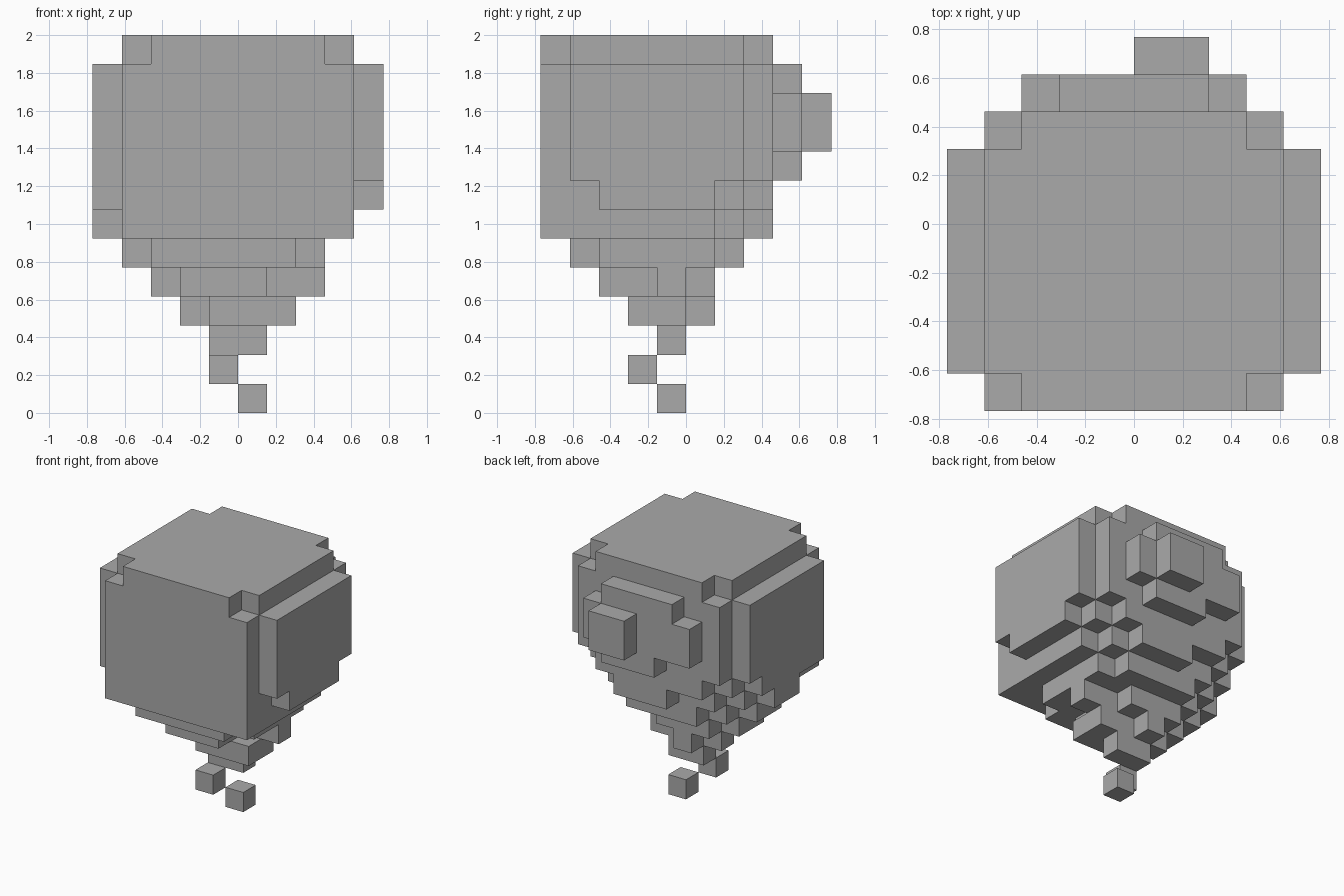
import bpy
import bmesh
from mathutils import Vector

UNIT = 2 / 13  # edge length of one block

default_cube = bpy.data.objects.get("Cube")
if default_cube:
    bpy.data.objects.remove(default_cube, do_unlink=True)

grey = bpy.data.materials.new("plain grey")
grey.use_nodes = True
colour = (0.4, 0.4, 0.4, 1)
grey.diffuse_color = colour
grey.node_tree.nodes["Principled BSDF"].inputs["Base Color"].default_value = colour


def slab(x, y, z):
    """Set of unit cells filling the given x, y and z spans."""
    return {(i, j, k) for i in range(*x) for j in range(*y) for k in range(*z)}


# Main block: rounded top, stepped back corners near the bottom
main_block = (
    slab((-3, 3), (-5, 3), (12, 13))
    | slab((-4, 4), (-4, 2), (12, 13))
    | slab((-4, 4), (-5, 3), (8, 12))
    | slab((-4, 4), (-5, 2), (7, 8))
    | slab((-3, 3), (2, 3), (7, 8))
    | slab((-4, 4), (-5, 1), (6, 7))
    | slab((-3, 3), (1, 2), (6, 7))
    | slab((-1, 2), (2, 3), (6, 7))
)

# Side panels with stepped lower edges
left_panel = slab((4, 5), (-4, 2), (8, 12)) | slab((4, 5), (-3, 1), (7, 8))
right_panel = (
    slab((-5, -4), (-4, 2), (8, 12))
    | slab((-5, -4), (-4, 1), (7, 8))
    | slab((-5, -4), (-2, 0), (6, 7))
)

# Raised plate and bump on the back
back_plate = (
    slab((-2, 2), (3, 4), (11, 12))
    | slab((-3, 3), (3, 4), (9, 11))
    | slab((-1, 2), (3, 4), (8, 9))
)
back_bump = slab((0, 2), (4, 5), (9, 11))

# Stepped taper under the block, one layer at a time
upper_taper = (
    slab((-3, 2), (-4, 1), (5, 6))
    | slab((2, 3), (-3, 1), (5, 6))
    | slab((-4, -3), (-2, 0), (5, 6))
    | slab((-2, 2), (1, 2), (5, 6))
)
middle_taper = (
    slab((-2, 1), (-3, 1), (4, 5))
    | slab((-3, -2), (-2, 0), (4, 5))
    | slab((1, 3), (-1, 0), (4, 5))
)
lower_taper = (
    slab((-1, 2), (-2, 0), (3, 4))
    | slab((-2, -1), (-1, 0), (3, 4))
    | slab((-1, 0), (0, 1), (3, 4))
)
taper_tip = slab((-1, 1), (-1, 0), (2, 3))

# Loose blocks at the bottom
upper_loose_block = slab((-1, 0), (-2, -1), (1, 2))
lower_loose_block = slab((0, 1), (-1, 0), (0, 1))

parts = {
    "main_block": main_block,
    "left_panel": left_panel,
    "right_panel": right_panel,
    "back_plate": back_plate,
    "back_bump": back_bump,
    "upper_taper": upper_taper,
    "middle_taper": middle_taper,
    "lower_taper": lower_taper,
    "taper_tip": taper_tip,
    "upper_loose_block": upper_loose_block,
    "lower_loose_block": lower_loose_block,
}
filled = set().union(*parts.values())


def build(name, cells):
    """Skin the exposed sides of the cells and merge coplanar faces."""
    bm = bmesh.new()
    half = Vector((0.5, 0.5, 0.5))
    for cell in sorted(cells):
        centre = Vector(cell) + half
        for axis in range(3):
            for sign in (-1, 1):
                normal = Vector((0, 0, 0))
                normal[axis] = sign
                neighbour = tuple(int(c + n) for c, n in zip(cell, normal))
                if neighbour in filled:
                    continue
                u = Vector((0, 0, 0))
                u[(axis + 1) % 3] = 0.5
                v = normal.cross(u)
                middle = centre + normal / 2
                corners = (-u - v, u - v, u + v, v - u)
                bm.faces.new([bm.verts.new((middle + c) * UNIT) for c in corners])
    bmesh.ops.remove_doubles(bm, verts=bm.verts[:], dist=UNIT / 100)
    bmesh.ops.dissolve_limit(bm, angle_limit=0.01, verts=bm.verts[:], edges=bm.edges[:])
    mesh = bpy.data.meshes.new(name)
    bm.to_mesh(mesh)
    bm.free()
    mesh.materials.append(grey)
    obj = bpy.data.objects.new(name, mesh)
    bpy.context.collection.objects.link(obj)


for part_name, part_cells in parts.items():
    build(part_name, part_cells)
